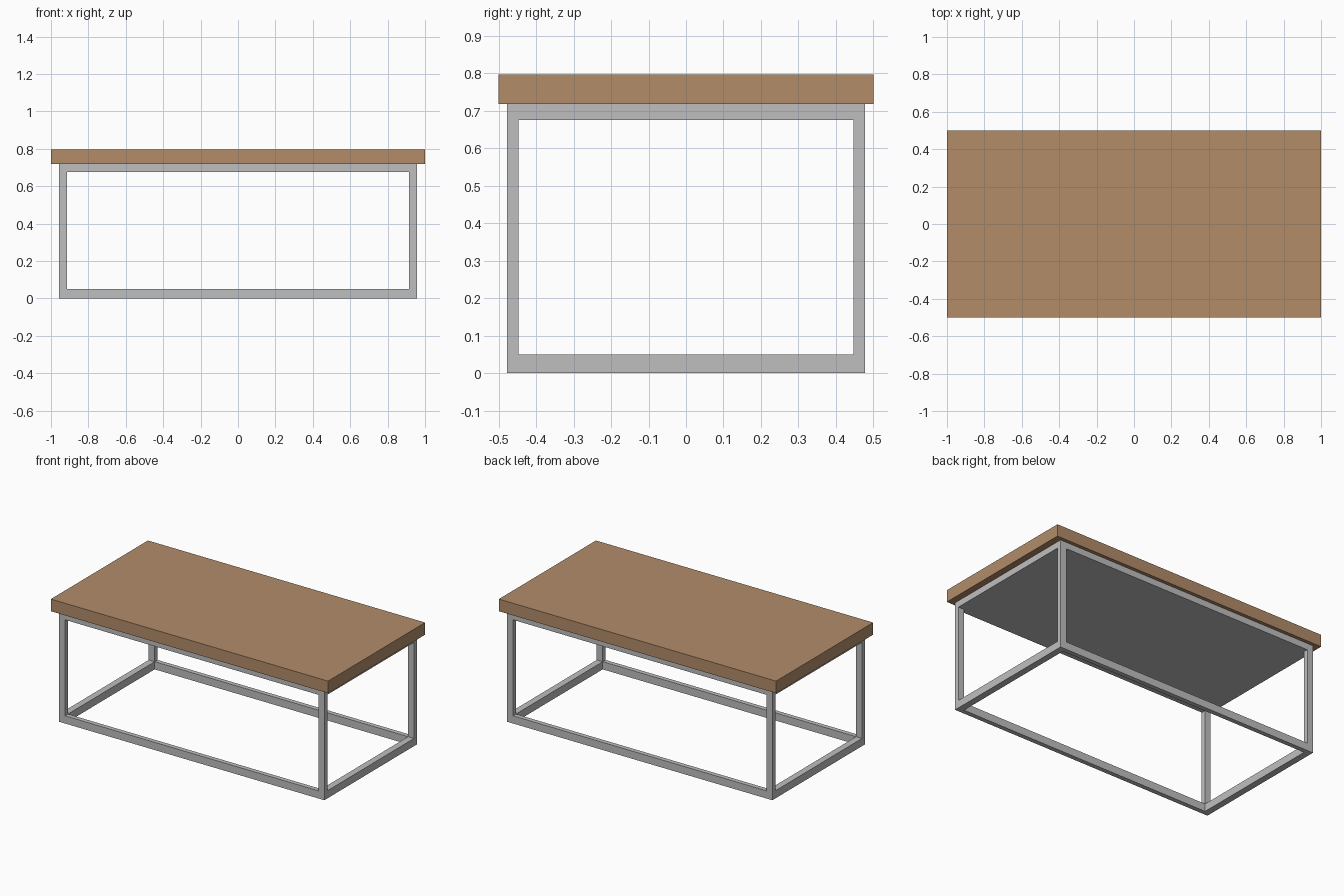
import bpy

if "Cube" in bpy.data.objects:
    bpy.data.objects.remove(bpy.data.objects["Cube"])


def make_material(name, rgb):
    m = bpy.data.materials.new(name)
    m.diffuse_color = (*rgb, 1.0)
    m.use_nodes = True
    m.node_tree.nodes["Principled BSDF"].inputs["Base Color"].default_value = m.diffuse_color
    return m


WOOD = make_material("warm_brown_wood", (0.445, 0.262, 0.141))
METAL = make_material("light_grey_metal", (0.52, 0.52, 0.52))


def box(name, lo, hi, mat):
    """Axis-aligned box between two corners."""
    bpy.ops.mesh.primitive_cube_add(
        size=1, location=[(a + b) / 2 for a, b in zip(lo, hi)])
    ob = bpy.context.object
    ob.name = name
    ob.scale = [b - a for a, b in zip(lo, hi)]
    bpy.ops.object.transform_apply(location=False, rotation=False, scale=True)
    ob.data.materials.append(mat)
    return ob


# Frame outer and inner half sizes, and heights
OX, IX = 0.957, 0.914
OY, IY = 0.477, 0.447
Z_RAIL, Z_UNDER, Z_TOP, Z_END = 0.05, 0.676, 0.718, 0.797

# Table top and the metal plate it rests on
box("table_top", (-1, -0.5, Z_TOP), (1, 0.5, Z_END), WOOD)
box("support_plate", (-OX, -OY, Z_UNDER), (OX, OY, Z_TOP), METAL)

# Four legs
for sx, side in ((-1, "left"), (1, "right")):
    for sy, end in ((-1, "front"), (1, "back")):
        xs, ys = sorted((sx * IX, sx * OX)), sorted((sy * IY, sy * OY))
        box(f"{end}_{side}_leg", (xs[0], ys[0], Z_RAIL),
            (xs[1], ys[1], Z_UNDER), METAL)

# Floor rails: long ones front and back, short ones between them
for sy, end in ((-1, "front"), (1, "back")):
    ys = sorted((sy * IY, sy * OY))
    box(f"{end}_floor_rail", (-OX, ys[0], 0), (OX, ys[1], Z_RAIL), METAL)
for sx, side in ((-1, "left"), (1, "right")):
    xs = sorted((sx * IX, sx * OX))
    box(f"{side}_floor_rail", (xs[0], -IY, 0), (xs[1], IY, Z_RAIL), METAL)
